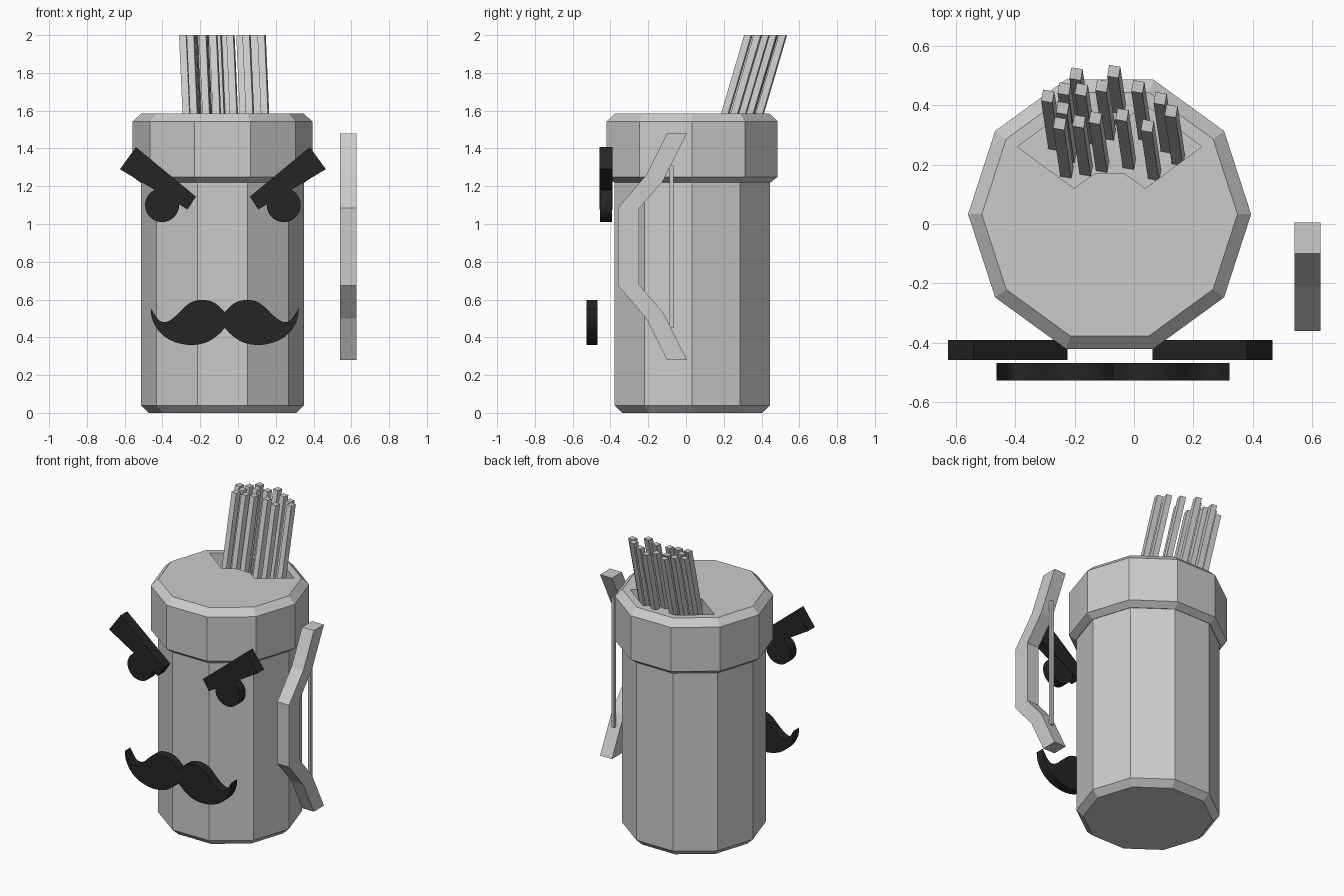
import bpy, bmesh, math
from mathutils import Vector

if "Cube" in bpy.data.objects:
    bpy.data.objects.remove(bpy.data.objects["Cube"])

CX, CY = -0.082, 0.033      # axis of the mug

dark = bpy.data.materials.new("dark")
dark.diffuse_color = (0.018, 0.018, 0.018, 1)
dark.use_nodes = True
dark.node_tree.nodes["Principled BSDF"].inputs["Base Color"].default_value = dark.diffuse_color


def finish(name, bm, mat=None):
    bmesh.ops.recalc_face_normals(bm, faces=bm.faces)
    me = bpy.data.meshes.new(name)
    bm.to_mesh(me)
    bm.free()
    ob = bpy.data.objects.new(name, me)
    bpy.context.collection.objects.link(ob)
    if mat:
        me.materials.append(mat)
    return ob


def lathe(name, profile, n=10):
    """Closed n-sided solid from (radius, z) pairs."""
    bm = bmesh.new()
    rings = [[bm.verts.new((CX + r * math.cos(math.tau * i / n),
                            CY + r * math.sin(math.tau * i / n), z))
              for i in range(n)] for r, z in profile]
    for a, b in zip(rings, rings[1:]):
        for i in range(n):
            j = (i + 1) % n
            bm.faces.new((a[i], a[j], b[j], b[i]))
    bm.faces.new(rings[0])
    bm.faces.new(rings[-1])
    return finish(name, bm)


def prism(name, pts, axis, lo, hi, mat=None):
    """Extrude a 2D outline along an axis (0=x, 1=y, 2=z)."""
    bm = bmesh.new()

    def put(p, d):
        c = list(p)
        c.insert(axis, d)
        return bm.verts.new(c)
    a = [put(p, lo) for p in pts]
    b = [put(p, hi) for p in pts]
    bm.faces.new(a)
    bm.faces.new(b)
    for i in range(len(pts)):
        j = (i + 1) % len(pts)
        bm.faces.new((a[i], a[j], b[j], b[i]))
    return finish(name, bm, mat)


def smooth_path(pts, steps=3):
    """Catmull-Rom curve through 2D points."""
    p = [Vector(q) for q in pts]
    p = [p[0]] + p + [p[-1]]
    out = []
    for k in range(1, len(p) - 2):
        a, b, c, d = p[k - 1:k + 3]
        for s in range(steps):
            t = s / steps
            out.append(0.5 * (2 * b + (c - a) * t + (2 * a - 5 * b + 4 * c - d) * t * t
                              + (3 * b - a - 3 * c + d) * t ** 3))
    return out + [p[-1]]


# Body and wider cap
lathe("body", [(0.39, 0), (0.432, 0.04), (0.432, 1.23)])
cap = lathe("cap", [(0.435, 1.22), (0.476, 1.25), (0.476, 1.542), (0.43, 1.585)])

# Recess in the cap that holds the sticks
half = [(0.31, 0), (0.12, -0.14), (0.05, -0.09)]
front = half + [(-x, y) for x, y in reversed(half)]
outline = front + [(-x, -y) for x, y in front if y]
outline = [(CX + x, 0.26 + y) for x, y in outline]
cutter = prism("recess_cutter", outline, 2, 1.45, 1.7)
cutter.hide_render = True
mod = cap.modifiers.new("recess", 'BOOLEAN')
mod.operation = 'DIFFERENCE'
mod.solver = 'EXACT'
mod.object = cutter
bpy.context.view_layer.objects.active = cap
bpy.ops.object.modifier_apply(modifier=mod.name)
bpy.data.objects.remove(cutter)

# Leaning square sticks, given by their top centres
tops = [(-0.29, 0.43), (-0.195, 0.505), (-0.068, 0.513), (-0.235, 0.455), (-0.177, 0.452),
        (-0.108, 0.465), (0.013, 0.462), (0.088, 0.422), (-0.24, 0.39), (-0.25, 0.338),
        (-0.185, 0.345), (-0.13, 0.357), (-0.04, 0.367), (0.045, 0.33), (0.125, 0.38)]
for i, (x, y) in enumerate(tops):
    sq = [(x + 0.027 * math.cos(math.radians(a)), y + 0.027 * math.sin(math.radians(a)))
          for a in (35, 125, 215, 305)]
    stick = prism(f"stick_{i + 1}", sq, 2, 1.45, 2.0)
    for v in stick.data.vertices:
        if v.co.z < 1.5:
            v.co.x += 0.024
            v.co.y -= 0.162

# Handle, standing clear of the body, with a thin upright bar
upper = [(-0.25, 1.08), (-0.12, 1.23), (0.005, 1.48), (-0.10, 1.48), (-0.21, 1.26), (-0.36, 1.085)]
lower = [(y, 1.76 - z) for y, z in reversed(upper)]
prism("handle", upper + lower, 0, 0.54, 0.627)
prism("handle_bar", [(-0.087, 0.45), (-0.066, 0.45), (-0.066, 1.31), (-0.087, 1.31)],
      0, 0.573, 0.594)

# Brows and round eyes
for side, s in (("left", -1), ("right", 1)):
    brow = [(0.545, 1.29), (0.46, 1.407), (0.143, 1.145), (0.187, 1.077)]
    brow[2:] = [(0.143, 1.145), (0.187, 1.077)]
    prism(f"brow_{side}", [(-0.08 + s * x, z) for x, z in brow], 1, -0.458, -0.39, dark)
    eye = [(-0.08 + s * 0.322 + 0.09 * math.cos(math.tau * i / 32),
            1.10 + 0.09 * math.sin(math.tau * i / 32)) for i in range(32)]
    prism(f"eye_{side}", eye, 1, -0.455, -0.393, dark)

# Curled moustache: one half outline, mirrored
top_edge = smooth_path([(0, 0.535), (0.053, 0.582), (0.116, 0.598), (0.185, 0.582),
                        (0.254, 0.518), (0.307, 0.482), (0.35, 0.492), (0.392, 0.555)])
low_edge = smooth_path([(0.392, 0.555), (0.386, 0.503), (0.354, 0.439), (0.291, 0.386),
                        (0.196, 0.36), (0.106, 0.37), (0.042, 0.407), (0, 0.45)])
right = top_edge + low_edge[1:]
left = [(-x, z) for x, z in reversed(right[1:-1])]
prism("moustache", [(-0.07 + x, z) for x, z in [tuple(p) for p in right] + left],
      1, -0.526, -0.468, dark)
